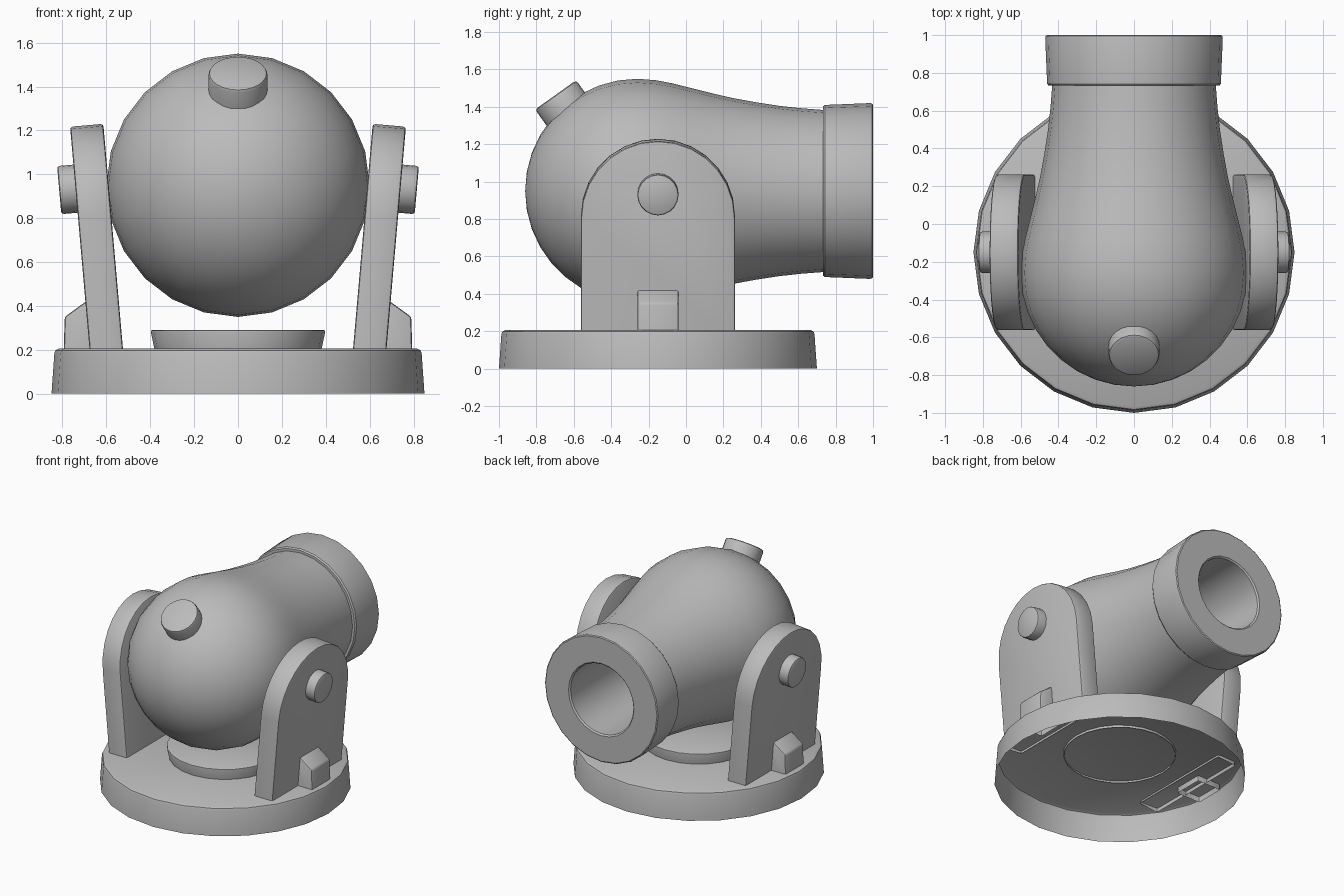
import bpy, bmesh, math
from mathutils import Vector, Matrix

if "Cube" in bpy.data.objects:
    bpy.data.objects.remove(bpy.data.objects["Cube"])

CY = -0.15                      # pivot position along y
TILT = math.radians(5)          # outward lean of the side supports

metal = bpy.data.materials.new("grey_metal")
metal.diffuse_color = (0.5, 0.5, 0.5, 1)
metal.use_nodes = True
metal.node_tree.nodes["Principled BSDF"].inputs["Base Color"].default_value = metal.diffuse_color


def finish(name, bm, matrix=Matrix(), angle=35):
    bm.transform(matrix)
    bmesh.ops.recalc_face_normals(bm, faces=bm.faces)
    me = bpy.data.meshes.new(name)
    bm.to_mesh(me)
    bm.free()
    ob = bpy.data.objects.new(name, me)
    bpy.context.collection.objects.link(ob)
    me.materials.append(metal)
    bpy.ops.object.select_all(action='DESELECT')
    ob.select_set(True)
    bpy.context.view_layer.objects.active = ob
    bpy.ops.object.shade_smooth_by_angle(angle=math.radians(angle))
    return ob


def lathe(name, profile, matrix=Matrix(), n=24, angle=35):
    """Spin (radius, height) points around z; radius 0 closes the end."""
    bm = bmesh.new()
    rings = []
    for r, h in profile:
        if r == 0:
            rings.append([bm.verts.new((0, 0, h))] * n)
        else:
            rings.append([bm.verts.new((r * math.cos(2 * math.pi * i / n),
                                        r * math.sin(2 * math.pi * i / n), h))
                          for i in range(n)])
    for a, b in zip(rings, rings[1:]):
        for i in range(n):
            j = (i + 1) % n
            quad = list(dict.fromkeys((a[i], a[j], b[j], b[i])))
            bm.faces.new(quad)
    return finish(name, bm, matrix, angle)


def extrude_outline(bm, points, vec):
    face = bm.faces.new([bm.verts.new(p) for p in points])
    res = bmesh.ops.extrude_face_region(bm, geom=[face])
    new = [v for v in res["geom"] if isinstance(v, bmesh.types.BMVert)]
    bmesh.ops.translate(bm, verts=new, vec=vec)
    bmesh.ops.recalc_face_normals(bm, faces=bm.faces)


def bevel_and_open(bm, floor, width):
    """Round the sharp edges above the floor and remove the hidden bottom."""
    edges = [e for e in bm.edges if max(v.co.z for v in e.verts) > floor + 0.01
             and e.calc_face_angle(0) > 0.4]
    bmesh.ops.bevel(bm, geom=edges, offset=width, segments=2, profile=0.5,
                    affect='EDGES')
    bottom = [f for f in bm.faces if f.normal.z < -0.9 and f.calc_center_median().z < floor + 0.01]
    bmesh.ops.delete(bm, geom=bottom, context='FACES')


# Base shell, open underneath, and the small plinth on it
base_at = Matrix.Translation((0, CY, 0))
lathe("base", [(0.85, 0), (0.837, 0.185), (0.832, 0.198), (0.817, 0.206), (0, 0.206)], base_at)
lathe("plinth", [(0.378, 0.19), (0.397, 0.28), (0.396, 0.287), (0.388, 0.291), (0, 0.291)], base_at)

# Barrel: round breech flowing into a tapering tube, axis along y
along_y = Matrix.Translation((0, 0, 0.95)) @ Matrix.Rotation(-math.pi / 2, 4, 'X')
breech = [(0, -0.86)]
for k in range(1, 10):
    a = math.radians(10 * k)
    breech.append((0.6 * math.sin(a), -0.26 - 0.6 * math.cos(a)))
tube = [(0.592, -0.16), (0.575, -0.07), (0.55, 0.03), (0.522, 0.14), (0.497, 0.25),
        (0.475, 0.37), (0.455, 0.5), (0.442, 0.62), (0.432, 0.75)]
lathe("barrel", breech + tube, along_y)

# Muzzle ring with the bore
lathe("muzzle", [(0.42, 0.732), (0.452, 0.732), (0.46, 0.742), (0.47, 0.985), (0.467, 0.995),
                 (0.46, 1.0), (0.27, 1.0), (0.26, 0.99), (0.26, 0.1), (0, 0.1)], along_y)

# Fuse cap on the breech
axis = Vector((0, -0.58, 0.815))
fuse_at = Matrix.Translation((0, -0.697, 1.464)) @ axis.to_track_quat('Z', 'Y').to_matrix().to_4x4()
lathe("fuse_cap", [(0.135, -0.18), (0.135, -0.017), (0.13, -0.005), (0.118, 0), (0, 0)], fuse_at)

for side, word in ((1, "right"), (-1, "left")):
    mirror = Matrix.Diagonal((side, 1, 1, 1))

    # Arched support, leaning outwards
    bm = bmesh.new()
    pts = [(0, -0.412, 0), (0, 0.412, 0)]
    pts += [(0, 0.412 * math.cos(math.pi * i / 14), 0.632 + 0.412 * math.sin(math.pi * i / 14))
            for i in range(15)]
    extrude_outline(bm, pts, (0.152, 0, 0))
    rim = [e for e in bm.edges if e.calc_face_angle(0) > 1.2
           and max(v.co.z for v in e.verts) > 0.05]
    bmesh.ops.bevel(bm, geom=rim, offset=0.013, segments=2, profile=0.5, affect='EDGES')
    bottom = [f for f in bm.faces if f.normal.z < -0.9]
    bmesh.ops.delete(bm, geom=bottom, context='FACES')
    lean = Matrix.Translation((0.523, CY, 0.19)) @ Matrix.Rotation(TILT, 4, 'Y')
    finish(word + "_support", bm, mirror @ lean)

    # Pivot pin
    turn = Matrix.Rotation(math.pi / 2 + TILT, 4, 'Y')
    pin_at = mirror @ Matrix.Translation((0.815, CY, 0.928)) @ turn
    lathe(word + "_pivot_pin", [(0.11, -0.12), (0.11, -0.012), (0.107, -0.004), (0.1, 0), (0, 0)],
          pin_at, n=20)

    # Wedge block bracing the foot of the support
    bm = bmesh.new()
    wedge = [(0.6, 0.165), (0.795, 0.165), (0.79, 0.35), (0.68, 0.43), (0.6, 0.43)]
    extrude_outline(bm, [(x, CY - 0.11, z) for x, z in wedge], (0, 0.22, 0))
    bevel_and_open(bm, 0.165, 0.012)
    finish(word + "_brace", bm, mirror)
